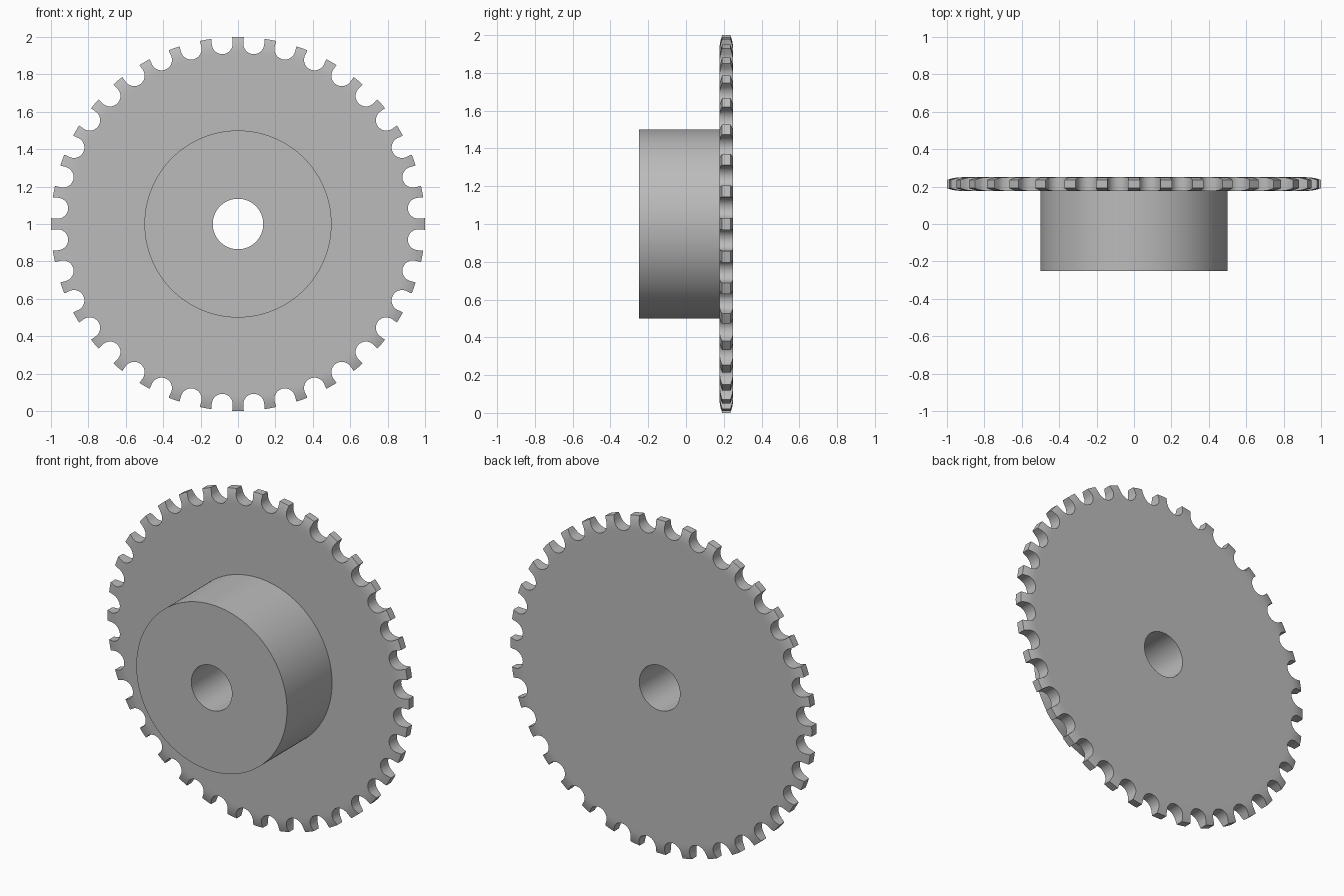
import bpy, bmesh
from math import sin, cos, pi, radians, sqrt
from mathutils import Matrix, Vector

cube = bpy.data.objects.get("Cube")
if cube:
    bpy.data.objects.remove(cube, do_unlink=True)

TEETH = 36
AXIS = Vector((0, 0, 1))           # centre of the wheel, axle along y
BORE, HUB, TIP = 0.135, 0.5, 1.0   # radii
FRONT, FACE, BACK = -0.25, 0.177, 0.25
SLOT_CENTRE, SLOT_R = 0.968, 0.056

steel = bpy.data.materials.new("plain grey steel")
steel.use_nodes = True
grey = (0.5, 0.5, 0.5, 1)
steel.diffuse_color = grey
steel.node_tree.nodes["Principled BSDF"].inputs["Base Color"].default_value = grey


def make_object(name, bm):
    bmesh.ops.recalc_face_normals(bm, faces=bm.faces)
    mesh = bpy.data.meshes.new(name)
    bm.to_mesh(mesh)
    bm.free()
    mesh.materials.append(steel)
    obj = bpy.data.objects.new(name, mesh)
    bpy.context.collection.objects.link(obj)
    return obj


def lathe(name, profile, segments=144):
    """Turn a closed (radius, y) profile around the axle."""
    bm = bmesh.new()
    verts = [bm.verts.new(AXIS + Vector((0, y, r))) for r, y in profile]
    edges = [bm.edges.new((v, verts[i - 1])) for i, v in enumerate(verts)]
    bmesh.ops.spin(bm, geom=verts + edges, cent=AXIS, axis=(0, 1, 0),
                   angle=2 * pi, steps=segments, use_merge=True)
    bmesh.ops.remove_doubles(bm, verts=bm.verts, dist=1e-5)
    return make_object(name, bm)


def activate(obj):
    bpy.ops.object.select_all(action='DESELECT')
    obj.select_set(True)
    bpy.context.view_layer.objects.active = obj


# Hub: a bored cylinder in front of the plate
hub = lathe("hub", [(BORE, FRONT), (HUB, FRONT), (HUB, FACE), (BORE, FACE)])

# Toothed plate: bored disc whose rim curves in on both sides
start, curve, steps = 0.92, 0.23, 5
rim = []
for i in range(steps + 1):
    d = (TIP - start) * i / steps
    rim.append((start + d, curve - sqrt(curve * curve - d * d)))
front_side = [(BORE, FACE), (0.9, FACE)] + [(r, FACE + inset) for r, inset in rim]
back_side = [(r, FACE + BACK - y) for r, y in reversed(front_side)]
plate = lathe("toothed_plate", front_side + back_side)

# Round-bottomed slots between the teeth
bm = bmesh.new()
arc = [pi + pi * i / 20 for i in range(21)]
outline = [(SLOT_R * cos(a), SLOT_CENTRE + SLOT_R * sin(a)) for a in arc]
outline += [(SLOT_R, 1.1), (-SLOT_R, 1.1)]
for k in range(TEETH):
    turn = Matrix.Rotation(radians(360 / TEETH * (k + 0.5)), 3, 'Y')
    face = bm.faces.new([bm.verts.new(AXIS + turn @ Vector((x, FACE - 0.05, z)))
                         for x, z in outline])
    out = bmesh.ops.extrude_face_region(bm, geom=[face], use_keep_orig=True)
    moved = [g for g in out["geom"] if isinstance(g, bmesh.types.BMVert)]
    bmesh.ops.translate(bm, verts=moved, vec=(0, BACK - FACE + 0.1, 0))
cutter = make_object("slot_cutter", bm)
cutter.hide_render = True

cut = plate.modifiers.new("slots", 'BOOLEAN')
cut.operation = 'DIFFERENCE'
cut.solver = 'EXACT'
cut.object = cutter
activate(plate)
bpy.ops.object.modifier_apply(modifier=cut.name)
bpy.data.objects.remove(cutter, do_unlink=True)

# Smooth round surfaces, crisp edges
for obj in (hub, plate):
    activate(obj)
    bpy.ops.object.shade_smooth_by_angle(angle=radians(30))
